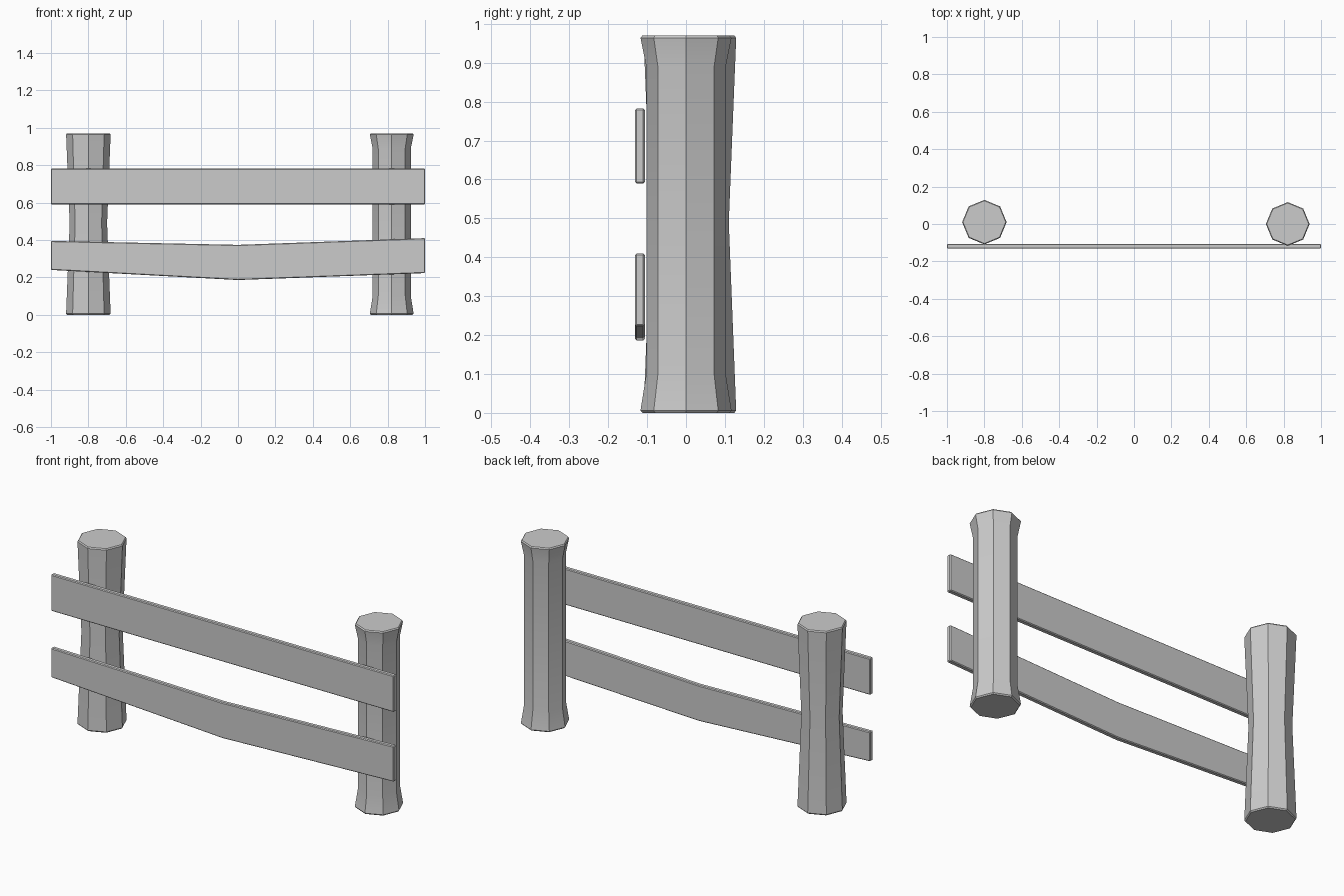
import bpy, bmesh, math

if "Cube" in bpy.data.objects:
    bpy.data.objects.remove(bpy.data.objects["Cube"])

def finish(name, bm):
    bmesh.ops.recalc_face_normals(bm, faces=bm.faces)
    me = bpy.data.meshes.new(name)
    bm.to_mesh(me)
    bm.free()
    ob = bpy.data.objects.new(name, me)
    bpy.context.collection.objects.link(ob)
    bpy.ops.object.select_all(action='DESELECT')
    ob.select_set(True)
    bpy.context.view_layer.objects.active = ob
    bpy.ops.object.shade_smooth_by_angle(angle=math.radians(30))
    return ob

def post(name, x, y, profile, sides=8):
    """Octagonal post lofted through (radius, z) rings."""
    bm = bmesh.new()
    rings = []
    for r, z in profile:
        rings.append([bm.verts.new((x + r * math.cos(2 * math.pi * k / sides),
                                    y + r * math.sin(2 * math.pi * k / sides), z))
                      for k in range(sides)])
    for a, b in zip(rings, rings[1:]):
        for k in range(sides):
            n = (k + 1) % sides
            bm.faces.new((a[k], a[n], b[n], b[k]))
    bm.faces.new(rings[0][::-1])
    bm.faces.new(rings[-1])
    return finish(name, bm)

def plank(name, stations, y0=-0.131, y1=-0.106):
    """Board lofted through (x, bottom z, top z) sections, edges chamfered."""
    bm = bmesh.new()
    secs = [[bm.verts.new((x, y, z)) for y, z in ((y0, lo), (y1, lo), (y1, hi), (y0, hi))]
            for x, lo, hi in stations]
    for a, b in zip(secs, secs[1:]):
        for k in range(4):
            n = (k + 1) % 4
            bm.faces.new((a[k], a[n], b[n], b[k]))
    bm.faces.new(secs[0][::-1])
    bm.faces.new(secs[-1])
    bmesh.ops.recalc_face_normals(bm, faces=bm.faces)
    sharp = [e for e in bm.edges if e.calc_face_angle() > math.radians(45)]
    bmesh.ops.bevel(bm, geom=sharp, offset=0.004, segments=1, affect='EDGES')
    return finish(name, bm)

# Posts: left one tapers to a waist, right one has flared ends
H = 0.97
post("left_post", -0.80, 0.01,
     [(0.114, 0), (0.119, 0.006), (0.10, 0.49), (0.119, H - 0.006), (0.114, H)])
post("right_post", 0.822, 0.0,
     [(0.112, 0), (0.117, 0.006), (0.102, 0.10), (0.102, 0.89),
      (0.117, H - 0.006), (0.112, H)])

# Rails: straight upper board, sagging lower board
plank("upper_rail", [(-1, 0.59, 0.782), (1, 0.59, 0.782)])
plank("lower_rail", [(-1, 0.24, 0.395), (0, 0.186, 0.374), (1, 0.223, 0.41)])
